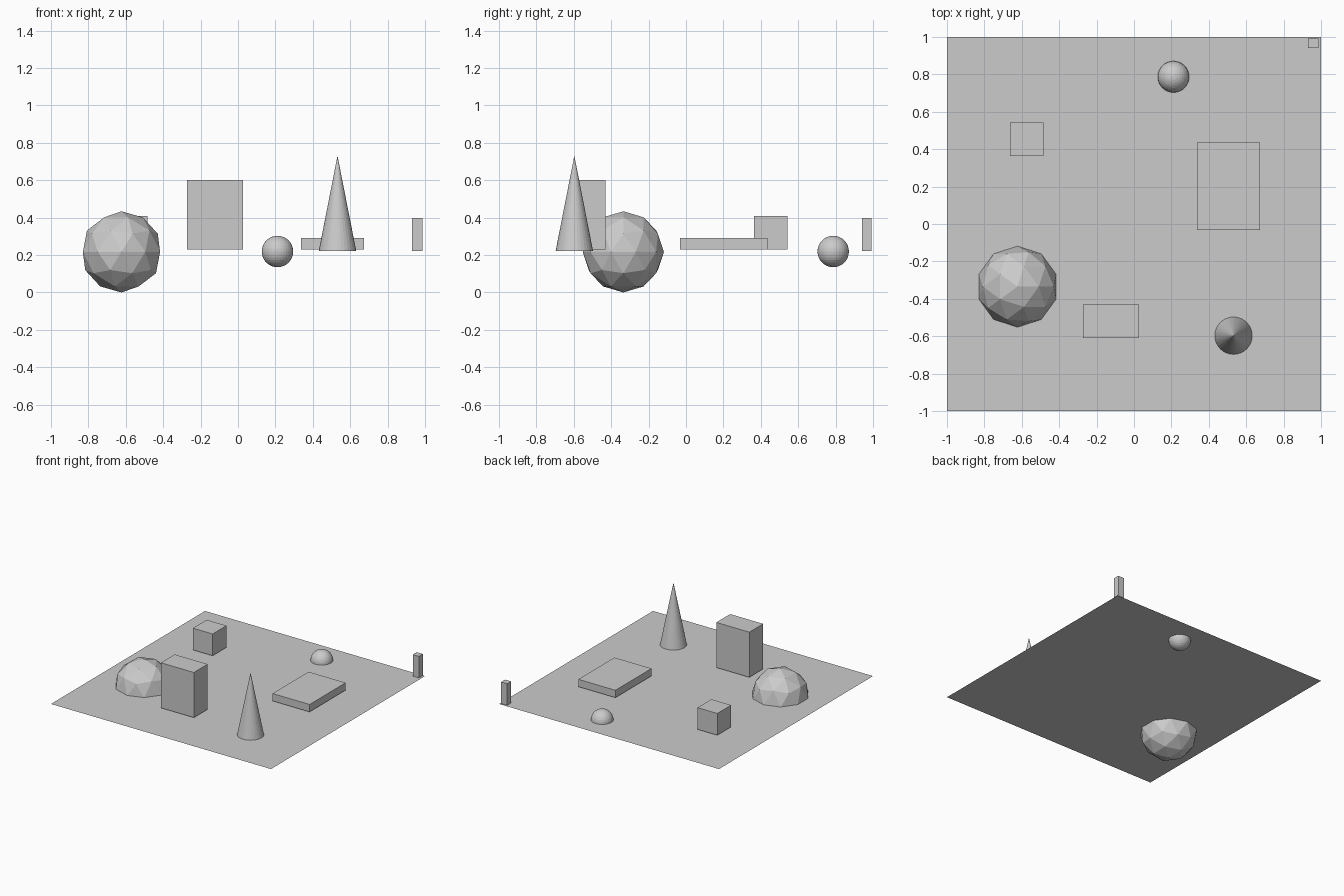
import bpy

if "Cube" in bpy.data.objects:
    bpy.data.objects.remove(bpy.data.objects["Cube"])

GROUND = 0.218  # height of the flat sheet


def box(name, x, y, z):
    """Box from (min, max) ranges on each axis."""
    spans = (x, y, z)
    bpy.ops.mesh.primitive_cube_add(size=1, location=[(a + b) / 2 for a, b in spans])
    ob = bpy.context.object
    ob.name = name
    ob.scale = [b - a for a, b in spans]
    bpy.ops.object.transform_apply(location=False, rotation=False, scale=True)
    return ob


# Flat base sheet
bpy.ops.mesh.primitive_plane_add(size=2, location=(0, 0, GROUND))
bpy.context.object.name = "base_sheet"

# Blocks resting just above the sheet
box("tall_block", (-0.274, 0.026), (-0.61, -0.431), (0.231, 0.602))
box("small_cube", (-0.664, -0.485), (0.363, 0.542), (0.231, 0.41))
box("flat_slab", (0.337, 0.674), (-0.033, 0.435), (0.231, 0.292))
box("corner_post", (0.931, 0.986), (0.94, 0.991), (0.222, 0.399))

# Low-poly boulder, half sunk through the sheet
bpy.ops.mesh.primitive_ico_sphere_add(subdivisions=2, radius=0.217,
                                      location=(-0.623, -0.335, 0.217))
bpy.context.object.name = "faceted_ball"

# Small round ball, half sunk through the sheet
bpy.ops.mesh.primitive_uv_sphere_add(segments=32, ring_count=16, radius=0.084,
                                     location=(0.211, 0.787, 0.219))
bpy.context.object.name = "small_ball"

# Tall cone
bpy.ops.mesh.primitive_cone_add(vertices=32, radius1=0.1, radius2=0, depth=0.509,
                                location=(0.532, -0.597, 0.222 + 0.509 / 2))
bpy.context.object.name = "tall_cone"
